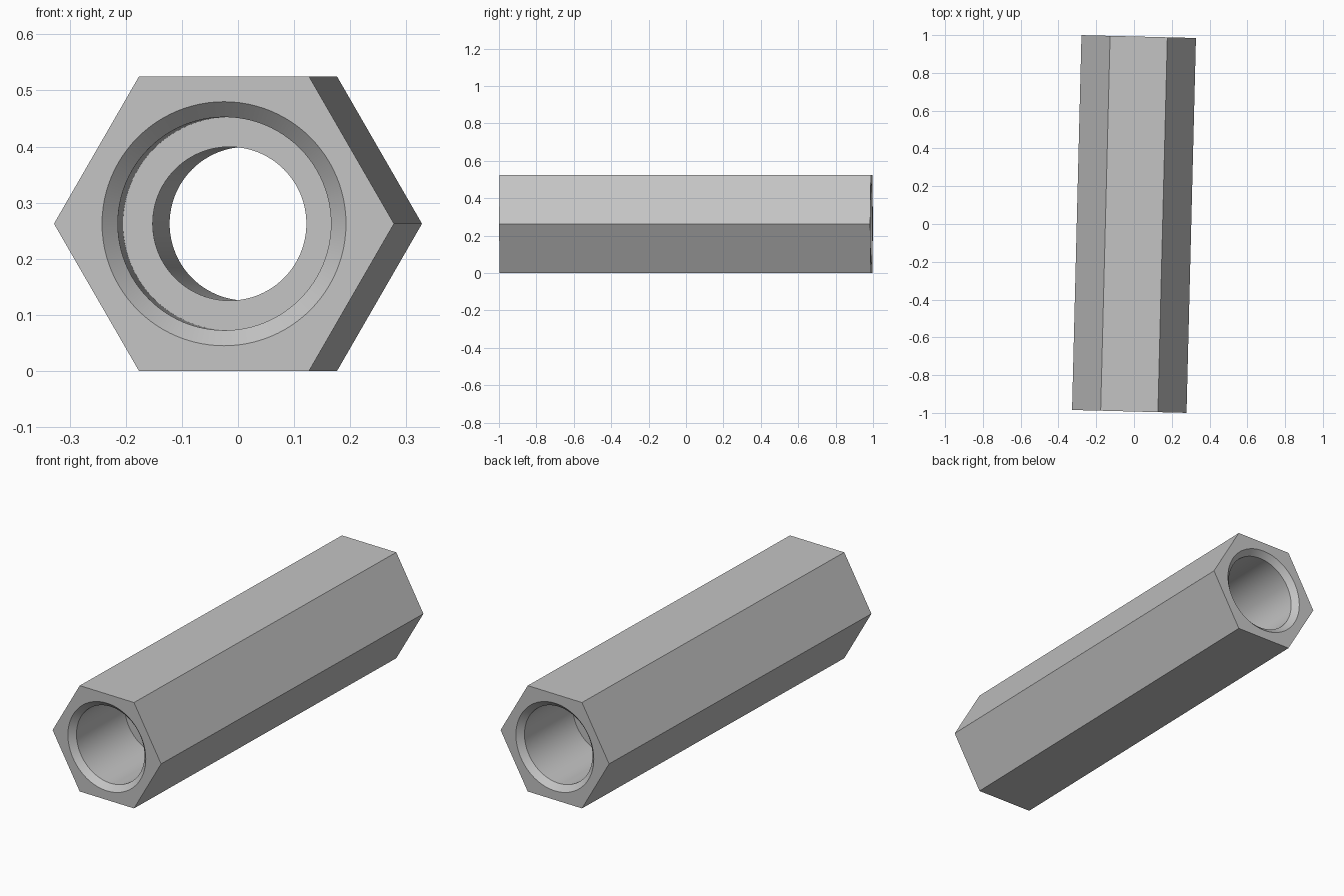
import bpy
import bmesh
import math

SEG = 96                  # points around each ring
SIDE = SEG // 6           # points along one hexagon side
HALF = 0.9925             # half length
APOTHEM = 0.2625          # half the width across flats
YAW = math.radians(-1.44)

if "Cube" in bpy.data.objects:
    bpy.data.objects.remove(bpy.data.objects["Cube"], do_unlink=True)

steel = bpy.data.materials.new("grey_steel")
steel.use_nodes = True
grey = (0.55, 0.55, 0.55, 1)
steel.diffuse_color = grey
steel.node_tree.nodes["Principled BSDF"].inputs["Base Color"].default_value = grey

bm = bmesh.new()


def ring(y, radius):
    """Closed ring of points about the y axis; radius is a function of angle."""
    pts = []
    for i in range(SEG):
        a = math.tau * i / SEG
        r = radius(a)
        pts.append(bm.verts.new((r * math.cos(a), y, r * math.sin(a))))
    return pts


def hexagon(a):
    return APOTHEM / math.cos(a % (math.pi / 3) - math.pi / 6)


def circle(r):
    return lambda a: r


def bridge(a, b):
    for i in range(SEG):
        j = (i + 1) % SEG
        bm.faces.new((a[i], a[j], b[j], b[i]))


# Bore profile: chamfered mouth, wide bore, shoulder, narrow through hole
half_bore = [(HALF, 0.2175), (HALF - 0.0275, 0.19), (0.6, 0.19), (0.6, 0.137)]
profile = [(-y, r) for y, r in half_bore] + half_bore[::-1]
bore = [ring(y, circle(r)) for y, r in profile]
for a, b in zip(bore, bore[1:]):
    bridge(a, b)

# End faces between the hexagon and the mouth of the bore
front = ring(-HALF, hexagon)
back = ring(HALF, hexagon)
bridge(front, bore[0])
bridge(back, bore[-1])

# Six flat sides
for k in range(6):
    ids = [(k * SIDE + i) % SEG for i in range(SIDE + 1)]
    bm.faces.new([front[i] for i in ids] + [back[i] for i in reversed(ids)])

bmesh.ops.recalc_face_normals(bm, faces=bm.faces[:])
mesh = bpy.data.meshes.new("hex_spacer")
bm.to_mesh(mesh)
bm.free()
mesh.materials.append(steel)

spacer = bpy.data.objects.new("hex_spacer", mesh)
bpy.context.collection.objects.link(spacer)
spacer.location.z = APOTHEM
spacer.rotation_euler.z = YAW

# Smooth bore, sharp edges elsewhere
bpy.ops.object.select_all(action="DESELECT")
spacer.select_set(True)
bpy.context.view_layer.objects.active = spacer
bpy.ops.object.shade_smooth_by_angle(angle=math.radians(30))
